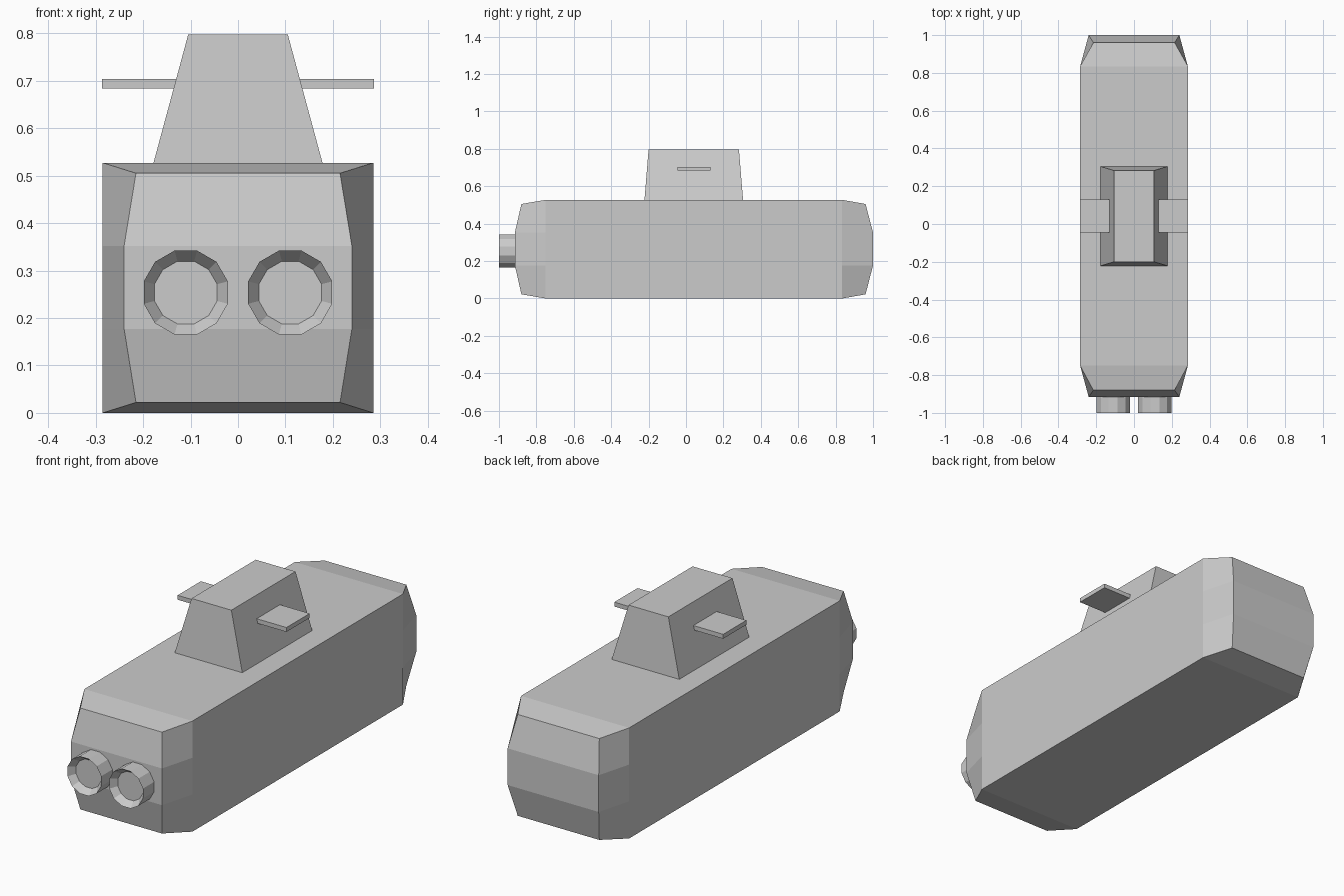
import bpy
import math

if "Cube" in bpy.data.objects:
    bpy.data.objects.remove(bpy.data.objects["Cube"])


def add_mesh(name, verts, faces):
    mesh = bpy.data.meshes.new(name)
    mesh.from_pydata(verts, [], faces)
    mesh.update()
    obj = bpy.data.objects.new(name, mesh)
    bpy.context.collection.objects.link(obj)
    return obj


def loft(name, rings):
    """Skin equal-sized rings and return verts/faces with no end caps."""
    n = len(rings[0])
    verts = [v for ring in rings for v in ring]
    faces = []
    for r in range(len(rings) - 1):
        for i in range(n):
            j = (i + 1) % n
            faces.append((r * n + i, r * n + j, (r + 1) * n + j, (r + 1) * n + i))
    return verts, faces


def frustum(name, bottom, top):
    """Box between two rectangles given as (x0, x1, y0, y1, z)."""
    rings = [[(a, c, z), (b, c, z), (b, d, z), (a, d, z)]
             for a, b, c, d, z in (bottom, top)]
    verts, faces = loft(name, rings)
    return add_mesh(name, verts, faces + [(3, 2, 1, 0), (4, 5, 6, 7)])


# Hull: four height rows per station, each row is (z, half width, y)
def hull_ring(rows):
    return ([(w, y, z) for z, w, y in rows]
            + [(-w, y, z) for z, w, y in reversed(rows)])


def cap_rows(y_edge, y_mid):
    return [(0.022, 0.215, y_edge), (0.177, 0.24, y_mid),
            (0.352, 0.24, y_mid), (0.505, 0.215, y_edge)]


def body_rows(y):
    return [(z, 0.285, y) for z in (0, 0.177, 0.352, 0.527)]


stations = [cap_rows(-0.88, -0.915), body_rows(-0.75),
            body_rows(0.835), cap_rows(0.96, 1.0)]
verts, faces = loft("hull", [hull_ring(s) for s in stations])
for i in range(3):
    faces.append((i, i + 1, 6 - i, 7 - i))                      # front cap
    faces.append((24 + 7 - i, 24 + 6 - i, 24 + i + 1, 24 + i))  # back cap
# Consistent outward normals for the ring order used
add_mesh("hull", verts, [tuple(reversed(f)) for f in faces])

# Tower and its two side fins
frustum("tower", (-0.178, 0.178, -0.222, 0.305, 0.527),
        (-0.105, 0.105, -0.2, 0.283, 0.797))
for side, x0, x1 in (("left", -0.287, -0.125), ("right", 0.125, 0.287)):
    frustum(side + "_fin", (x0, x1, -0.045, 0.13, 0.683),
            (x0, x1, -0.045, 0.13, 0.704))


# Twelve-sided nozzles with a tapered recess
def circle(cx, y, radius, cz=0.2535, n=12):
    r = radius / math.cos(math.pi / n)
    angles = [(i + 0.5) * 2 * math.pi / n for i in range(n)]
    return [(cx + r * math.cos(a), y, cz + r * math.sin(a)) for a in angles]


for side, x in (("left", -0.11), ("right", 0.11)):
    name = side + "_nozzle"
    rings = [circle(x, -0.9, 0.0885), circle(x, -1.0, 0.0885),
             circle(x, -0.968, 0.066)]
    verts, faces = loft(name, rings)
    faces = faces + [tuple(range(24, 36)), tuple(reversed(range(12)))]
    add_mesh(name, verts, faces)

# Make every face point outward
import bmesh
for obj in bpy.context.collection.objects:
    bm = bmesh.new()
    bm.from_mesh(obj.data)
    bmesh.ops.recalc_face_normals(bm, faces=bm.faces)
    bm.to_mesh(obj.data)
    bm.free()
